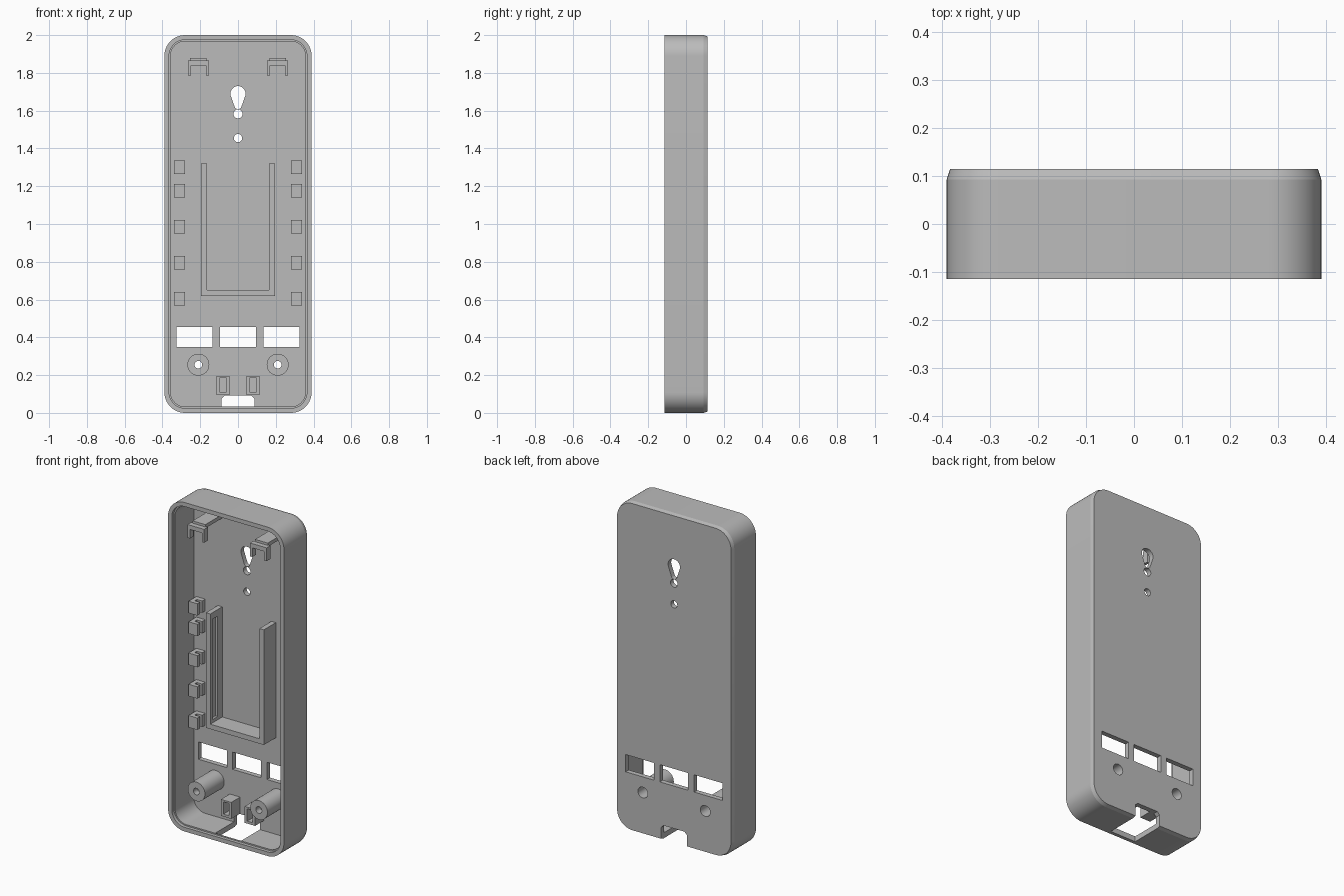
import bpy, bmesh, math

cube = bpy.data.objects.get("Cube")
if cube:
    bpy.data.objects.remove(cube, do_unlink=True)

grey = bpy.data.materials.new("plain grey")
grey.use_nodes = True
grey.diffuse_color = (0.5, 0.5, 0.5, 1)
grey.node_tree.nodes["Principled BSDF"].inputs["Base Color"].default_value = (0.5, 0.5, 0.5, 1)

FLOOR = 0.085      # inner face of the back wall
ROOT = 0.09        # fittings sink slightly into the back wall


def loft(name, rings):
    """Skin closed rings of 3D points and cap both ends."""
    bm = bmesh.new()
    loops = [[bm.verts.new(p) for p in ring] for ring in rings]
    n = len(loops[0])
    for a, b in zip(loops, loops[1:]):
        for i in range(n):
            j = (i + 1) % n
            bm.faces.new((a[i], a[j], b[j], b[i]))
    bm.faces.new(loops[0])
    bm.faces.new(loops[-1])
    bmesh.ops.recalc_face_normals(bm, faces=bm.faces)
    mesh = bpy.data.meshes.new(name)
    bm.to_mesh(mesh)
    bm.free()
    mesh.materials.append(grey)
    ob = bpy.data.objects.new(name, mesh)
    bpy.context.collection.objects.link(ob)
    return ob


def prism_y(name, pts, y0, y1):
    return loft(name, [[(x, y, z) for x, z in pts] for y in (y0, y1)])


def prism_z(name, pts, z0, z1):
    return loft(name, [[(x, y, z) for x, y in pts] for z in (z0, z1)])


def rect(x0, x1, z0, z1):
    return [(x0, z0), (x1, z0), (x1, z1), (x0, z1)]


def arc(cx, cz, r, a0, a1, n):
    return [(cx + r * math.cos(math.radians(a0 + (a1 - a0) * i / n)),
             cz + r * math.sin(math.radians(a0 + (a1 - a0) * i / n))) for i in range(n + 1)]


def circle(cx, cz, r, n=32):
    return arc(cx, cz, r, 0, 360, n)[:-1]


def rounded_ring(inset, y):
    """Rounded outline of the case, moved inward by inset."""
    r = 0.11
    pts = []
    for k, (cx, cz) in enumerate([(0.28, 1.89), (-0.28, 1.89), (-0.28, 0.11), (0.28, 0.11)]):
        pts += arc(cx, cz, r - inset, 90 * k, 90 * k + 90, 12)
    return [(x, y, z) for x, z in pts]


def carve(ob, cutters):
    bpy.context.view_layer.objects.active = ob
    for c in cutters:
        c.hide_render = True
        mod = ob.modifiers.new("cut", 'BOOLEAN')
        mod.operation = 'DIFFERENCE'
        mod.solver = 'EXACT'
        mod.object = c
        bpy.ops.object.modifier_apply(modifier=mod.name)
    for c in cutters:
        bpy.data.objects.remove(c, do_unlink=True)


parts = []

# Case: rounded tray, open at the front, slight taper at the back edge
case = loft("case", [rounded_ring(i, y) for i, y in ((0, -0.115), (0, 0.093), (0.007, 0.115))])
cavity = loft("cavity_cutter", [rounded_ring(i, y) for i, y in
              ((0.025, -0.14), (0.025, -0.095), (0.033, -0.095), (0.033, FLOOR))])
carve(case, [cavity])

# Openings in the back: windows, keyhole, round holes, cable notch, screw holes
cutters = [prism_y("window_cutter", rect(c - 0.095, c + 0.095, 0.35, 0.455), 0.05, 0.2)
           for c in (-0.23, 0, 0.23)]
keyhole = arc(0, 1.69, 0.04, -15, 195, 20) + arc(0, 1.627, 0.019, 200, 340, 10)
cutters.append(prism_y("keyhole_cutter", keyhole, 0.05, 0.2))
cutters += [prism_y("hole_cutter", circle(0, z, r), 0.05, 0.2) for z, r in ((1.583, 0.024), (1.455, 0.022))]
notch = [(-0.087, -0.1), (0.087, -0.1), (0.087, 0.075), (0.07, 0.092), (-0.07, 0.092), (-0.087, 0.075)]
cutters.append(prism_y("notch_cutter", notch, -0.094, 0.2))
cutters += [prism_y("screw_cutter", circle(s * 0.21, 0.255, 0.033), 0.05, 0.2) for s in (1, -1)]
carve(case, cutters)
parts.append(case)

# U-shaped frame in the middle, with grooves on the inner side of its rails
u = [(-0.195, 0.62), (0.195, 0.62), (0.195, 1.32), (0.165, 1.32),
     (0.165, 0.65), (-0.165, 0.65), (-0.165, 1.32), (-0.195, 1.32)]
frame = prism_y("holder_frame", u, -0.03, ROOT)
carve(frame, [prism_y("groove_cutter", rect(*sorted((s * 0.15, s * 0.18)), 0.67, 1.28), -0.01, 0.04)
              for s in (1, -1)])
parts.append(frame)

for s, side in ((1, "left"), (-1, "right")):
    # Column of clips, each slotted towards the middle
    clip = [(0.34, 0.01), (0.28, 0.01), (0.28, 0.035), (0.315, 0.035),
            (0.315, 0.055), (0.28, 0.055), (0.28, ROOT), (0.34, ROOT)]
    for i, z in enumerate((0.605, 0.795, 0.985, 1.175, 1.3)):
        parts.append(prism_z(f"{side}_clip_{i + 1}", [(s * x, y) for x, y in clip], z - 0.036, z + 0.036))

    # Hollow screw post, counterbored from the back
    x = s * 0.21
    post = prism_y(f"{side}_screw_post", circle(x, 0.255, 0.058), -0.1, ROOT)
    carve(post, [prism_y("bore_cutter", circle(x, 0.255, 0.033), -0.06, 0.2),
                 prism_y("pilot_cutter", circle(x, 0.255, 0.02), -0.2, 0.0)])
    parts.append(post)

    # Small socket beside the cable notch
    x = s * 0.08
    socket = prism_y(f"{side}_socket", rect(x - 0.035, x + 0.035, 0.095, 0.195), 0.0, ROOT)
    carve(socket, [prism_y("pocket_cutter", rect(x - 0.018, x + 0.018, 0.11, 0.185), -0.1, 0.07)])
    parts.append(socket)

    # Top hook: an arm from the back wall ending in a downward fork
    x = s * 0.21
    parts.append(prism_y(f"{side}_hook_arm", rect(x - 0.043, x + 0.043, 1.858, 1.88), -0.075, ROOT))
    fork = [(-0.056, 1.785), (-0.04, 1.785), (-0.04, 1.84), (0.04, 1.84),
            (0.04, 1.785), (0.056, 1.785), (0.056, 1.866), (-0.056, 1.866)]
    parts.append(prism_y(f"{side}_hook_fork", [(x + a, z) for a, z in fork], -0.105, -0.07))

# Smooth curved walls, keep edges sharp
bpy.ops.object.select_all(action='DESELECT')
for ob in parts:
    ob.select_set(True)
bpy.context.view_layer.objects.active = case
bpy.ops.object.shade_smooth_by_angle(angle=math.radians(15))
